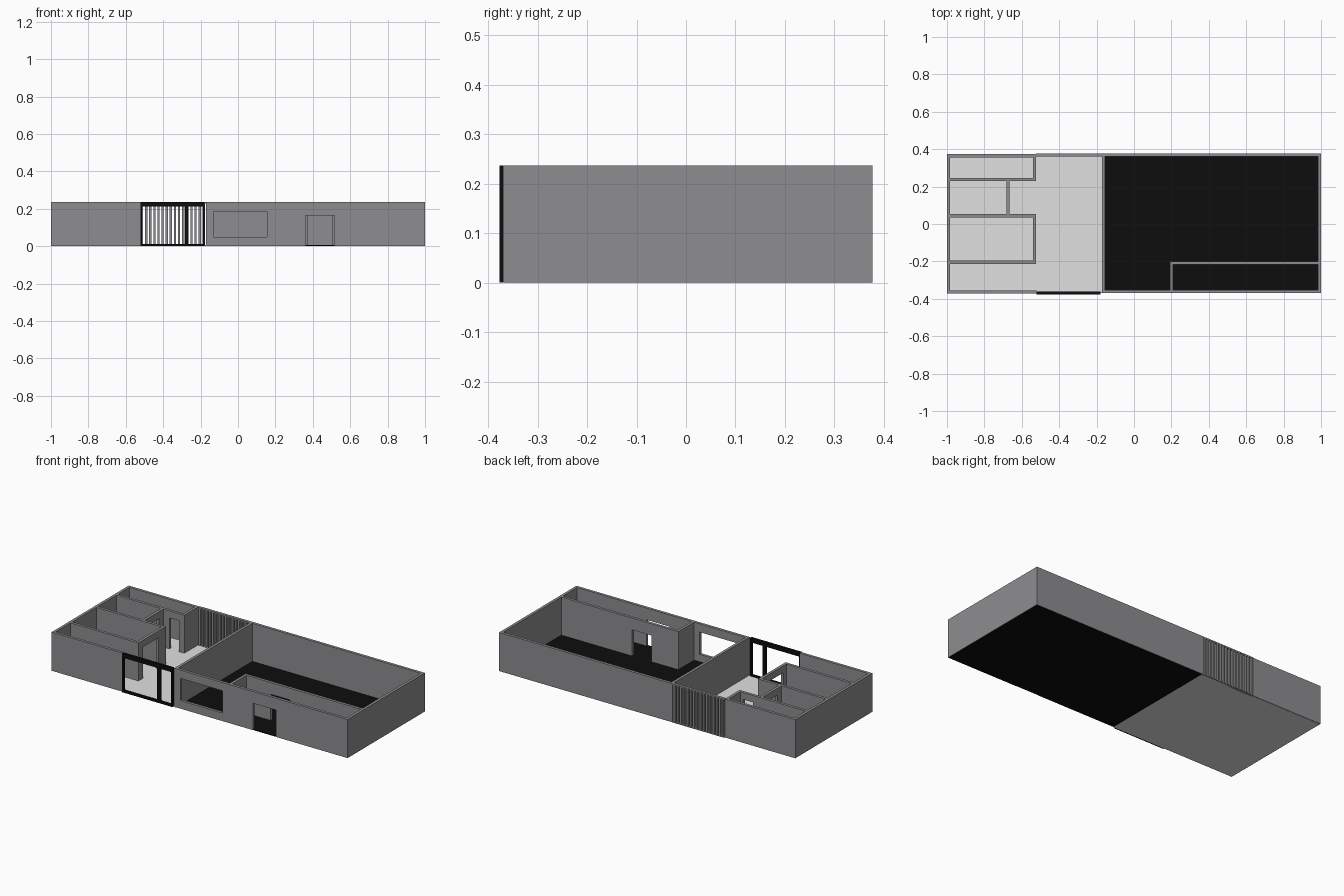
import bpy, bmesh
from mathutils import Vector

if "Cube" in bpy.data.objects:
    bpy.data.objects.remove(bpy.data.objects["Cube"])

H = 0.237      # wall height
T = 0.017      # wall thickness


def material(name, rgb):
    m = bpy.data.materials.new(name)
    m.diffuse_color = (*rgb, 1)
    m.use_nodes = True
    m.node_tree.nodes["Principled BSDF"].inputs["Base Color"].default_value = m.diffuse_color
    return m


GREY = material("wall grey", (0.27, 0.27, 0.28))
LIGHT = material("light floor", (0.75, 0.75, 0.75))
BLACK = material("black", (0.004, 0.004, 0.004))


def finish(name, bm, mat):
    bmesh.ops.recalc_face_normals(bm, faces=bm.faces)
    me = bpy.data.meshes.new(name)
    bm.to_mesh(me)
    bm.free()
    me.materials.append(mat)
    ob = bpy.data.objects.new(name, me)
    bpy.context.collection.objects.link(ob)
    return ob


def add_box(bm, x0, x1, y0, y1, z0, z1):
    vs = bmesh.ops.create_cube(bm, size=1)["verts"]
    for v in vs:
        v.co = Vector((x0 if v.co.x < 0 else x1,
                       y0 if v.co.y < 0 else y1,
                       z0 if v.co.z < 0 else z1))


def boxes(name, mat, *items):
    bm = bmesh.new()
    for b in items:
        add_box(bm, *b)
    return finish(name, bm, mat)


def wall(name, axis, pos, a, b, openings=(), mat=GREY, thick=T, z0=0.001):
    """Upright panel along x or y with its low face at pos;
    openings are (start, end, bottom, top)."""
    us = sorted({a, b, *[o[0] for o in openings], *[o[1] for o in openings]})
    zs = sorted({z0, H, *[max(o[2], z0) for o in openings], *[o[3] for o in openings]})
    bm = bmesh.new()

    def point(u, z):
        return (u, pos, z) if axis == "x" else (pos, u, z)

    for u0, u1 in zip(us, us[1:]):
        for w0, w1 in zip(zs, zs[1:]):
            mu, mz = (u0 + u1) / 2, (w0 + w1) / 2
            if any(o[0] < mu < o[1] and o[2] < mz < o[3] for o in openings):
                continue
            bm.faces.new([bm.verts.new(point(u, z)) for u, z in
                          ((u0, w0), (u1, w0), (u1, w1), (u0, w1))])
    bmesh.ops.remove_doubles(bm, verts=bm.verts, dist=1e-5)
    ext = bmesh.ops.extrude_face_region(bm, geom=bm.faces[:], use_keep_orig=True)
    shift = Vector((0, thick, 0)) if axis == "x" else Vector((thick, 0, 0))
    for v in ext["geom"]:
        if isinstance(v, bmesh.types.BMVert):
            v.co += shift
    return finish(name, bm, mat)


# floors
boxes("living_floor", LIGHT, (-0.998, -0.165, -0.37, 0.37, 0, 0.005))
boxes("hall_floor", BLACK, (-0.165, 0.998, -0.367, 0.375, 0, 0.005))

# outer walls of the left, partitioned end
wall("left_end_wall", "y", -1, -0.372, 0.373)
wall("left_front_wall", "x", -0.372, -1 + T, -0.522)
wall("left_back_wall", "x", 0.373 - T, -1 + T, -0.524)

# small rooms on the left
wall("back_room_wall", "x", 0.23, -1 + T, -0.541, [(-0.625, -0.56, 0, 0.195)])
wall("back_room_side", "y", -0.541, 0.23, 0.373 - T)
wall("middle_room_side", "y", -0.683, 0.053, 0.23, [(0.09, 0.19, 0, 0.195)])
wall("front_room_back", "x", 0.036, -1 + T, -0.541)
wall("front_room_side", "y", -0.541, -0.213, 0.053, [(-0.17, -0.02, 0, 0.195)])
wall("front_room_wall", "x", -0.213, -1 + T, -0.541)

# right hall shell, with window and door in the front
wall("divider_wall", "y", -0.172, -0.37, 0.377)
wall("hall_front_wall", "x", -0.37, -0.172 + T, 1 - T,
     [(-0.13, 0.155, 0.05, 0.186), (0.36, 0.515, 0, 0.165)])
wall("hall_back_wall", "x", 0.377 - T, -0.172 + T, 1 - T)
wall("right_end_wall", "y", 1 - T, -0.37, 0.377)

# inner room at the front right corner
wall("inner_room_wall", "x", -0.217, 0.192, 1 - T, [(0.372, 0.505, 0, 0.165)])
wall("inner_room_side", "y", 0.192, -0.37 + T, -0.217)

# black glazed front frame: two open panes
wall("entrance_frame", "x", -0.377, -0.522, -0.179,
     [(-0.513, -0.283, 0.012, 0.212), (-0.265, -0.188, 0.012, 0.212)],
     mat=BLACK, z0=0.0)

# slatted screen at the back
N = 16
X0, X1 = -0.524, -0.172
step = (X1 - X0) / N
slats = [(X0 + i * step + 0.005, X0 + i * step + 0.017, 0.36, 0.377, 0.005, 0.229)
         for i in range(N)]
boxes("slat_screen", GREY, *slats)
boxes("slat_rails", GREY,
      (X0, X1, 0.36, 0.377, 0.229, H), (X0, X1, 0.36, 0.377, 0.0, 0.005))
